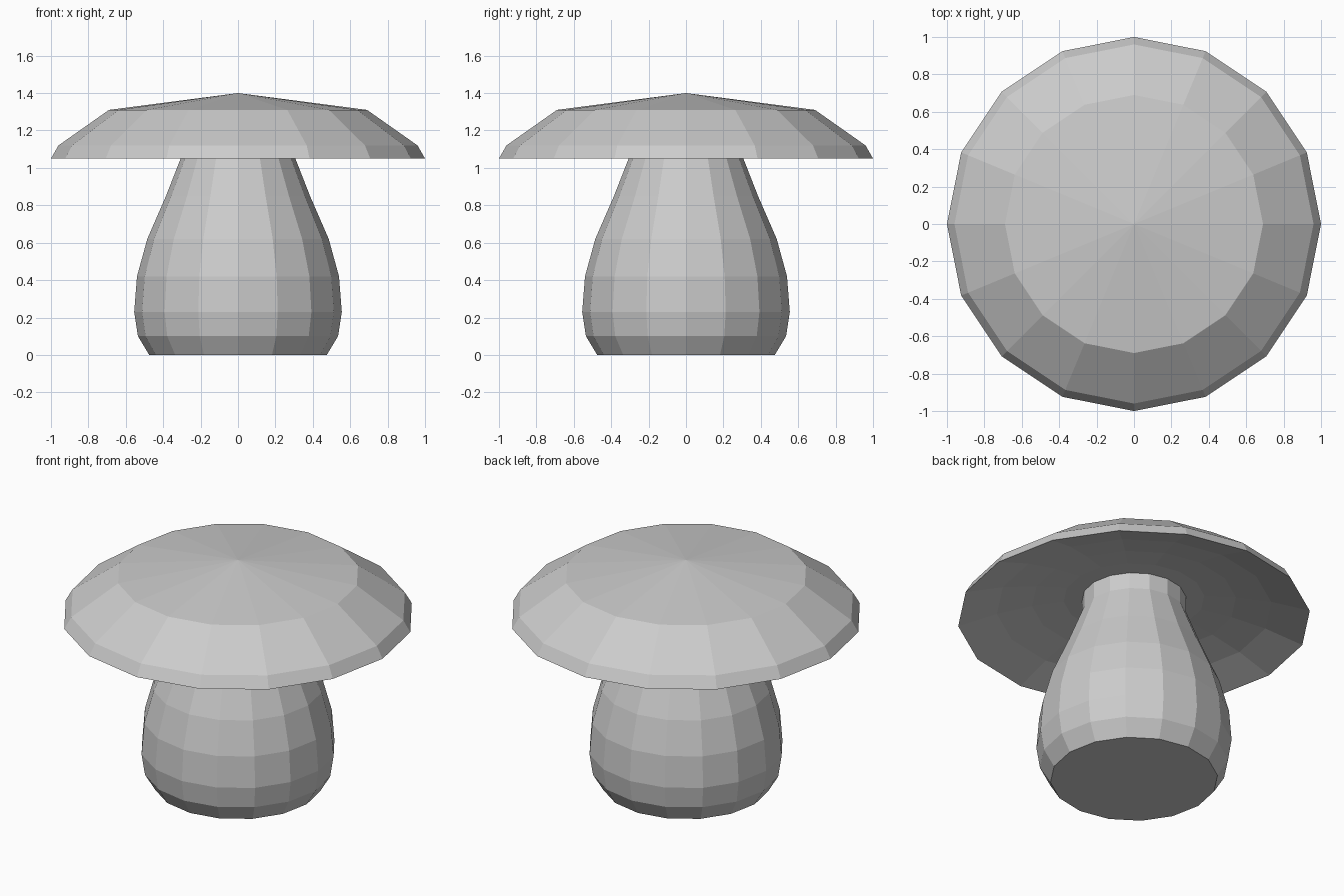
import bpy, bmesh, math

if "Cube" in bpy.data.objects:
    bpy.data.objects.remove(bpy.data.objects["Cube"])

SIDES = 16


def lathe(name, profile):
    """Revolve (radius, height) points about z; radius 0 makes a pole."""
    bm = bmesh.new()
    rings = []
    for r, z in profile:
        if r == 0:
            rings.append([bm.verts.new((0, 0, z))] * SIDES)
        else:
            rings.append([bm.verts.new((r * math.cos(2 * math.pi * i / SIDES),
                                        r * math.sin(2 * math.pi * i / SIDES), z))
                          for i in range(SIDES)])
    for low, high in zip(rings, rings[1:]):
        for i in range(SIDES):
            j = (i + 1) % SIDES
            corners = list(dict.fromkeys((low[i], low[j], high[j], high[i])))
            bm.faces.new(corners)
    # Close the base when the profile does not start on the axis
    if profile[0][0] > 0:
        bm.faces.new(rings[0][::-1])
    bmesh.ops.recalc_face_normals(bm, faces=bm.faces)
    mesh = bpy.data.meshes.new(name)
    bm.to_mesh(mesh)
    bm.free()
    obj = bpy.data.objects.new(name, mesh)
    bpy.context.collection.objects.link(obj)
    return obj


# Bulging stem with a flat base, its top tucked into the hollow cap
lathe("mushroom_stem", [(0.475, 0), (0.535, 0.10), (0.555, 0.23), (0.54, 0.42),
                        (0.485, 0.62), (0.385, 0.85), (0.295, 1.08), (0.295, 1.18)])

# Cap: shallow hollow underside, rim, sloped sides and low conical top
lathe("mushroom_cap", [(0, 1.18), (0.4, 1.18), (0.58, 1.16), (0.78, 1.12),
                       (1.0, 1.05), (0.96, 1.12), (0.69, 1.31), (0, 1.40)])
